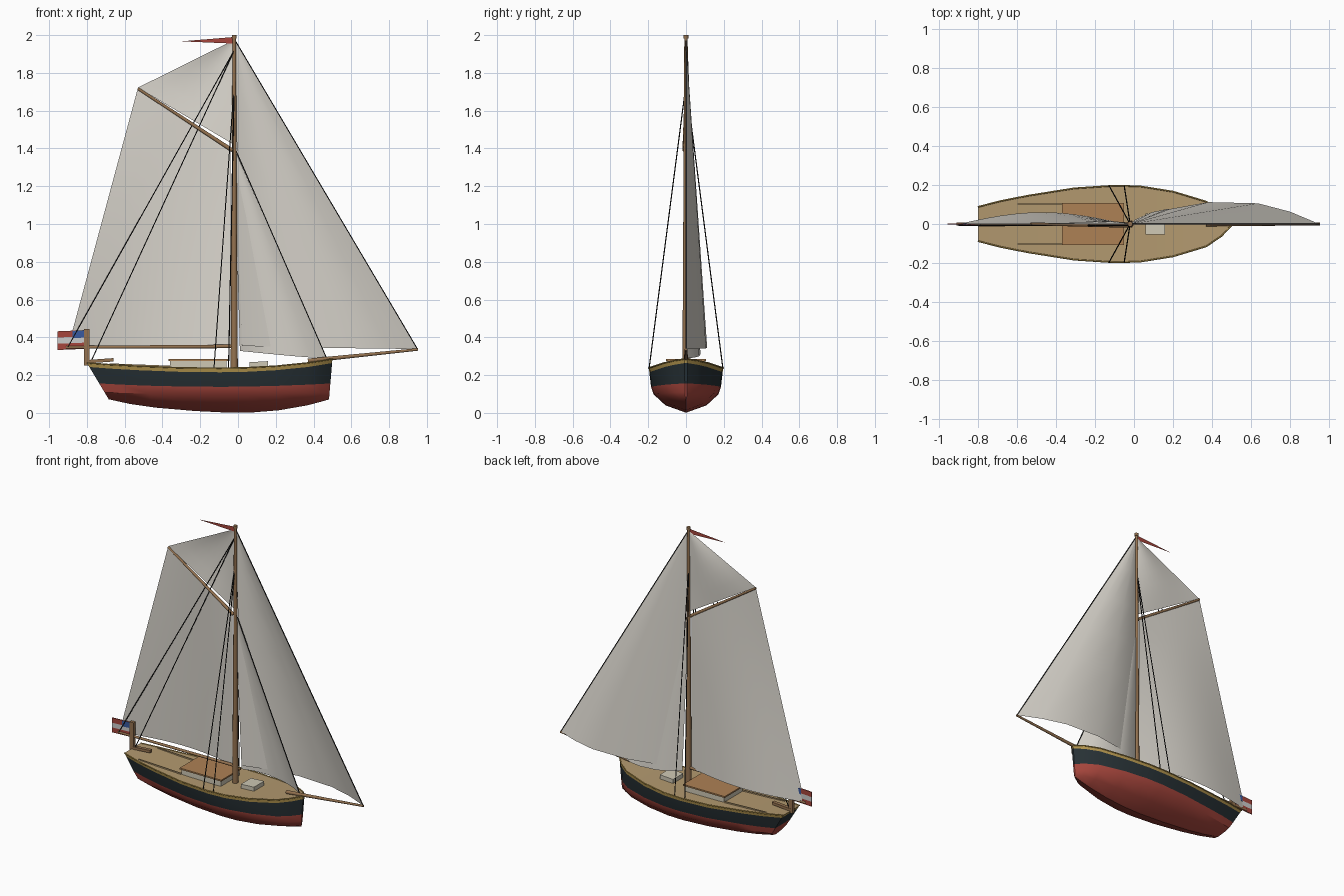
import bpy, bmesh, math
from mathutils import Vector

if "Cube" in bpy.data.objects:
    bpy.data.objects.remove(bpy.data.objects["Cube"])

def mat(name, r, g, b):
    m = bpy.data.materials.new(name)
    m.diffuse_color = (r, g, b, 1)
    m.use_nodes = True
    m.node_tree.nodes["Principled BSDF"].inputs["Base Color"].default_value = m.diffuse_color
    return m

SAIL = mat("sail_cloth", .72, .69, .63)
WOOD = mat("spar_wood", .30, .17, .08)
ROOF = mat("roof_wood", .42, .22, .09)
DECK = mat("deck_wood", .45, .32, .16)
GOLD = mat("gold_strake", .42, .28, .07)
BLACK = mat("black_paint", .02, .03, .035)
RED = mat("red_paint", .38, .06, .045)
ROPE = mat("rope", .01, .01, .01)
CREAM = mat("cream_paint", .62, .58, .46)
WHITE = mat("white_cloth", .8, .8, .8)
BLUE = mat("blue_cloth", .04, .1, .35)

def mesh(name, verts, faces, mats, idx=None, smooth=None):
    me = bpy.data.meshes.new(name)
    me.from_pydata([tuple(v) for v in verts], [], faces)
    for m in mats:
        me.materials.append(m)
    for i, k in enumerate(idx or []):
        me.polygons[i].material_index = k
    o = bpy.data.objects.new(name, me)
    bpy.context.collection.objects.link(o)
    if smooth:
        bpy.ops.object.select_all(action='DESELECT')
        o.select_set(True)
        bpy.context.view_layer.objects.active = o
        bpy.ops.object.shade_smooth_by_angle(angle=math.radians(smooth))
    return o

def spar(name, a, b, r1, r2, m, n=10):
    a, b = Vector(a), Vector(b)
    q = (b - a).to_track_quat('Z', 'Y')
    vs = [p + q @ Vector((r * math.cos(2*math.pi*i/n), r * math.sin(2*math.pi*i/n), 0))
          for p, r in ((a, r1), (b, r2)) for i in range(n)]
    fs = [(i, (i+1) % n, n+(i+1) % n, n+i) for i in range(n)]
    fs += [tuple(range(n))[::-1], tuple(range(n, 2*n))]
    return mesh(name, vs, fs, [m], smooth=40)

def box(name, x0, x1, y0, y1, z0, z1, m, dz=0):
    # dz tilts the +x end upward
    vs = [(x, y, z + (dz if x == x1 else 0)) for z in (z0, z1) for x, y in
          ((x0, y0), (x1, y0), (x1, y1), (x0, y1))]
    fs = [(3, 2, 1, 0), (4, 5, 6, 7)] + [(i, (i+1) % 4, 4+(i+1) % 4, 4+i) for i in range(4)]
    return mesh(name, vs, fs, [m])

def grid(name, fn, nu, nv, m):
    vs = [fn(u / nu, v / nv) for v in range(nv+1) for u in range(nu+1)]
    w = nu + 1
    fs = [(v*w+u, v*w+u+1, (v+1)*w+u+1, (v+1)*w+u) for v in range(nv) for u in range(nu)]
    return mesh(name, vs, fs, [m], smooth=80)

# hull: stations run stern to bow (t along length, half width, sheer z, keel z)
ST = [(0, .088, .265, .072), (.09, .118, .256, .047), (.2, .146, .248, .028), (.38, .183, .239, .010),
      (.54, .197, .237, .001), (.64, .193, .239, .002), (.77, .166, .248, .014), (.90, .115, .265, .040),
      (.96, .062, .277, .058), (1, .007, .286, .071)]
WF = [1, .985, .94, .87, .55, 0]

def station(t, w, s, k):
    rise = .018 * (2*t - 1) ** 2
    zs = [s, s - .022, .138 + rise, .098 + rise * .6, 0, k]
    zs[4] = k + (zs[3] - k) * .4
    pts = []
    for z, f in zip(zs, WF):
        d = (s - z) / .2
        stern, bow = -.80 + .12 * d, .50 - .017 * d
        pts.append(Vector((stern + (bow - stern) * t, -w * f, z)))
    return pts + [Vector((p.x, -p.y, p.z)) for p in pts[-2::-1]]

rings = [station(*s) for s in ST]
N = 11
faces, idx = [], []
for i in range(len(rings) - 1):
    for j in range(N - 1):
        faces.append((i*N+j, i*N+j+1, (i+1)*N+j+1, (i+1)*N+j))
        idx.append([0, 1, 2, 2, 2][min(j, 9 - j)])
    faces.append((i*N, (i+1)*N, (i+1)*N+N-1, i*N+N-1))
    idx.append(3)
for e in (0, len(rings) - 1):   # transom and stem strips
    for j in range(5):
        q = [e*N+j, e*N+j+1, e*N+N-2-j, e*N+N-1-j]
        faces.append(tuple(dict.fromkeys(q if e else q[::-1])))
        idx.append([0, 1, 2, 2, 2][j])
mesh("hull", [p for r in rings for p in r], faces, [GOLD, BLACK, RED, DECK], idx, 30)

# toe rails along both deck edges
for side, k in (("right", 0), ("left", N - 1)):
    cu = bpy.data.curves.new("toe_rail_" + side, 'CURVE')
    cu.dimensions = '3D'
    cu.bevel_depth, cu.bevel_resolution = .004, 1
    sp = cu.splines.new('POLY')
    sp.points.add(len(rings) - 1)
    for p, r in zip(sp.points, rings):
        p.co = (*r[k], 1)
    cu.materials.append(GOLD)
    bpy.context.collection.objects.link(bpy.data.objects.new("toe_rail_" + side, cu))

# deck fittings
box("cabin", -.36, -.06, -.1, .1, .225, .275, CREAM)
box("cabin_roof", -.368, -.052, -.107, .107, .275, .285, ROOF)
box("hatch", .06, .16, -.055, .055, .23, .268, CREAM, .006)
for y in (-.105, .1):
    box("cockpit_coaming", -.68, -.36, y, y + .005, .24, .262, DECK, -.012)
box("rudder_head", -.815, -.785, -.01, .01, .25, .445, WOOD)
box("tiller", -.8, -.66, -.012, .012, .262, .280, WOOD, .01)

# spars
MX = -.02
spar("mast", (MX, 0, .23), (MX, 0, 1.985), .019, .009, WOOD, 12)
spar("mast_cap", (MX, 0, 1.982), (MX, 0, 2.0), .013, .013, WOOD, 12)
spar("boom", (-.03, 0, .352), (-.91, 0, .347), .010, .008, WOOD)
spar("gaff", (-.03, -.008, 1.39), (-.53, 0, 1.717), .011, .007, WOOD)
spar("bowsprit", (.37, 0, .276), (.953, 0, .336), .012, .007, WOOD)

# rigging
for s in (-1, 1):
    for x in (-.05, -.127):
        spar("shroud", (MX, 0, 1.74), (x, s * .195, .238), .003, .003, ROPE, 6)
for name, a, b in (("topping_lift", (MX, -.006, 1.92), (-.9, -.006, .35)),
                   ("backstay", (MX, -.006, 1.92), (-.78, -.006, .268)),
                   ("outer_forestay", (MX, 0, 1.98), (.95, 0, .338)),
                   ("inner_forestay", (MX, 0, 1.41), (.47, 0, .287))):
    spar(name, a, b, .003, .003, ROPE, 6)

# mainsail: four corners, belly fading toward the gaff
def main_fn(u, v):
    foot = Vector((-.04, 0, .352)).lerp(Vector((-.9, 0, .347)), u)
    head = Vector((-.04, 0, 1.40)).lerp(Vector((-.53, 0, 1.72)), u)
    p = foot.lerp(head, v)
    p.y += .06 * math.sin(math.pi * u) * (1 - v)
    return p
grid("mainsail", main_fn, 12, 6, SAIL)

# topsail triangle between gaff and masthead
def top_fn(u, v):
    p = Vector((-.03, 0, 1.425)).lerp(Vector((-.53, 0, 1.722)), u).lerp(Vector((MX, 0, 1.975)), v)
    p.y += .02 * math.sin(math.pi * u) * (1 - v) * v * 3
    return p
grid("topsail", top_fn, 8, 6, SAIL)

# headsails: bellied foot drawn up to a point
def headsail(name, foot, head):
    def fn(u, v):
        f = u * (len(foot) - 1)
        i = min(int(f), len(foot) - 2)
        p = Vector(foot[i]).lerp(Vector(foot[i+1]), f - i)
        return p.lerp(Vector(head), v)
    grid(name, fn, len(foot) - 1, 6, SAIL)

headsail("jib", [(.95, 0, .338), (.80, .063, .340), (.635, .106, .342), (.38, .112, .346),
                 (.18, .076, .35), (.02, .02, .355)], (MX, 0, 1.975))
headsail("staysail", [(.47, 0, .288), (.39, .045, .293), (.30, .070, .300), (.17, .077, .312),
                      (.09, .06, .32), (.01, .025, .328)], (MX, 0, 1.40))

# pennant and ensign
mesh("pennant", [(MX, 0, 1.99), (MX, 0, 1.955), (-.3, 0, 1.967)], [(0, 1, 2)], [RED])
for i, m in enumerate((RED, WHITE, RED)):
    z = .333 + i * .033
    box("ensign_stripe", -.955, -.81, -.003, .003, z, z + .033, m, .006)
box("ensign_canton", -.875, -.812, -.005, .005, .395, .434, BLUE, .004)
